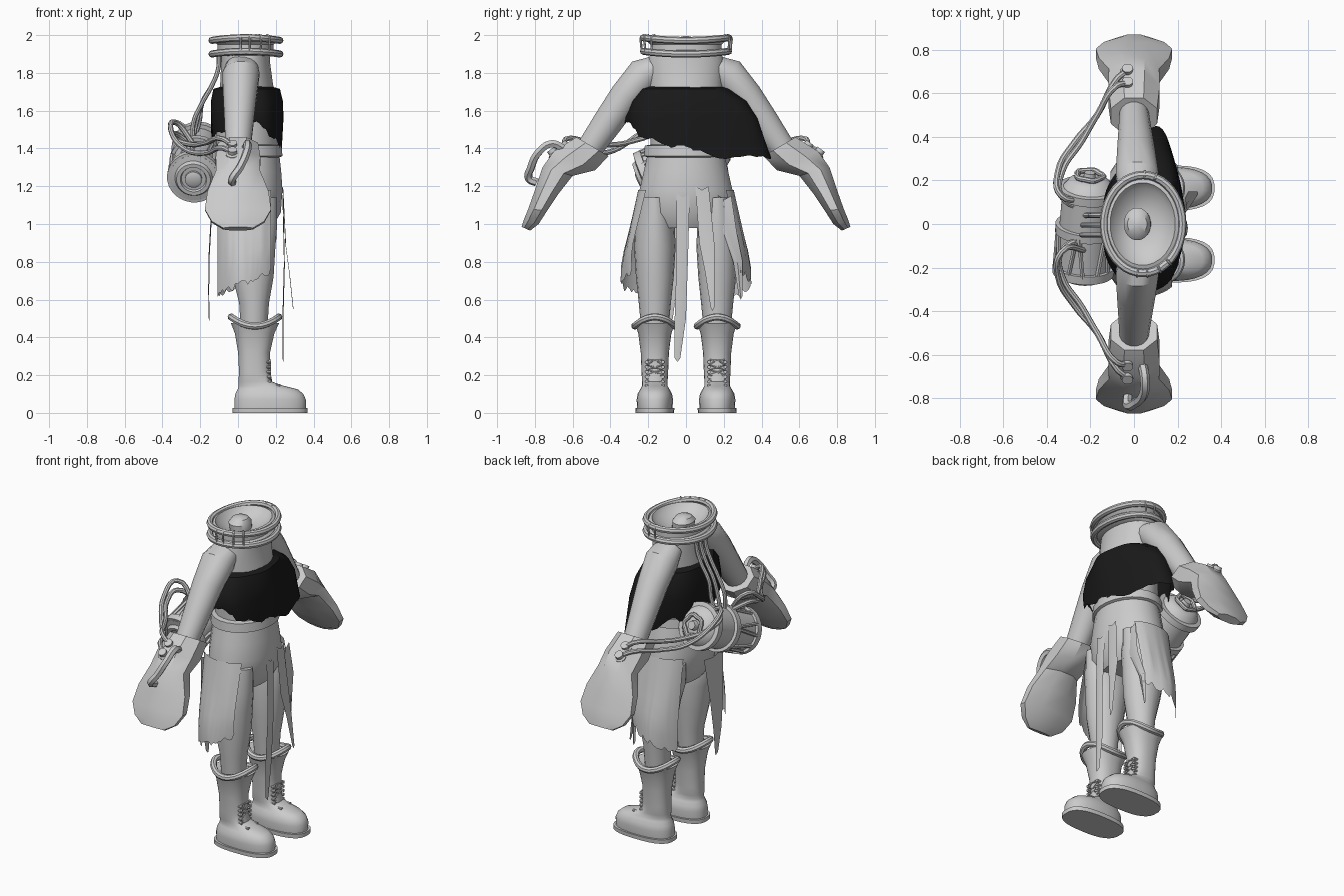
import bpy, bmesh, random
from math import sin, cos, pi, radians, copysign
from mathutils import Vector

random.seed(4)
if "Cube" in bpy.data.objects:
    bpy.data.objects.remove(bpy.data.objects["Cube"], do_unlink=True)
parts = []
X, Y = Vector((1, 0, 0)), Vector((0, 1, 0))


def material(name, v):
    m = bpy.data.materials.new(name)
    m.use_nodes = True
    m.diffuse_color = (v, v, v, 1)
    m.node_tree.nodes["Principled BSDF"].inputs["Base Color"].default_value = (v, v, v, 1)
    return m


GREY = material("plain_grey", 0.6)
BLACK = material("black_cloth", 0.01)


def add(name, mesh, mat):
    ob = bpy.data.objects.new(name, mesh)
    mesh.materials.clear()
    mesh.materials.append(mat)
    bpy.context.collection.objects.link(ob)
    parts.append(ob)
    return ob


def skin(name, rows, mat=GREY, closed=True, caps=True):
    """Bridge rows of points into one surface."""
    bm = bmesh.new()
    vs = [[bm.verts.new(p) for p in r] for r in rows]
    n = len(rows[0])
    for a, b in zip(vs, vs[1:]):
        for i in range(n if closed else n - 1):
            j = (i + 1) % n
            bm.faces.new((a[i], a[j], b[j], b[i]))
    if closed and caps:
        bm.faces.new(vs[0])
        bm.faces.new(vs[-1])
    bmesh.ops.recalc_face_normals(bm, faces=bm.faces)
    me = bpy.data.meshes.new(name)
    bm.to_mesh(me)
    bm.free()
    return add(name, me, mat)


def oval(c, u, v, n, e=1):
    """Ring of n points; e below 1 squares it off."""
    ring = []
    for i in range(n):
        a = 2 * pi * (i + .5) / n
        p, q = (copysign(abs(w) ** e, w) for w in (cos(a), sin(a)))
        ring.append(Vector(c) + u * p + v * q)
    return ring


def stack(name, secs, y=0, n=24, e=1):
    """Level ovals: (centre x, z, x radius, y radius)."""
    return skin(name, [oval((cx, y, z), X * rx, Y * ry, n, e) for cx, z, rx, ry in secs])


def turned(name, a, b, prof, n=24):
    """Round part about the line a-b: (fraction along, radius)."""
    a, b = Vector(a), Vector(b)
    m = (b - a).to_track_quat('Z', 'Y').to_matrix()
    return skin(name, [oval(a.lerp(b, t), m.col[0] * r, m.col[1] * r, n) for t, r in prof])


def tube(name, pts, r, cyclic=False, res=5, sides=2):
    cu = bpy.data.curves.new(name, 'CURVE')
    cu.dimensions = '3D'
    cu.bevel_depth, cu.bevel_resolution, cu.resolution_u = r, sides, res
    cu.use_fill_caps = True
    sp = cu.splines.new('BEZIER')
    sp.bezier_points.add(len(pts) - 1)
    for bp, p in zip(sp.bezier_points, pts):
        bp.co = p
        bp.handle_left_type = bp.handle_right_type = 'AUTO'
    sp.use_cyclic_u = cyclic
    ob = bpy.data.objects.new(name + "_path", cu)
    bpy.context.collection.objects.link(ob)
    bpy.context.view_layer.update()
    me = bpy.data.meshes.new_from_object(ob.evaluated_get(bpy.context.evaluated_depsgraph_get()))
    bpy.data.objects.remove(ob, do_unlink=True)
    me.name = name
    return add(name, me, GREY)


# torso and waistband
stack("torso", [(.05, 1.34, .16, .19), (.05, 1.45, .165, .19), (.05, 1.6, .16, .2),
                (.045, 1.75, .14, .2), (.04, 1.86, .13, .205), (.04, 1.9, .13, .19)])
stack("waistband", [(.05, 1.35, .165, .2), (.05, 1.36, .187, .224), (.05, 1.415, .182, .22),
                    (.05, 1.42, .16, .19)])

# collar: shallow dish with a centre stud, and two wavy rings with clips
stack("collar_dish", [(.04, 1.89, .13, .19), (.04, 1.905, .165, .205), (.04, 1.92, .15, .19),
                      (.04, 1.95, .15, .19), (.04, 1.975, .175, .215), (.04, 1.985, .15, .19),
                      (.04, 1.955, .13, .165), (.03, 1.925, .08, .095), (.02, 1.92, .058, .072),
                      (.015, 1.96, .062, .075), (.015, 1.985, .045, .05), (.015, 1.995, .012, .012)], n=28)
for name, z in (("lower_ring", 1.9), ("upper_ring", 1.972)):
    tube("collar_" + name, [(.042 + .18 * cos(a), .225 * sin(a), z + .014 * sin(a) ** 2)
                            for a in (2 * pi * i / 20 for i in range(20))], .019, True, 2)
for deg in (-50, -66, -84, -98, 72, 88):
    a = radians(deg)
    tube("collar_clip", [(.042 + r * cos(a), (r + .045) * sin(a), z) for r, z in
                         ((.17, 2.0), (.194, 1.992), (.194, 1.95), (.19, 1.9))], .006, res=3, sides=1)

# torn wrap around the chest
rows = [[] for _ in range(5)]
N = 64
for i in range(N):
    a = 2 * pi * i / N
    flap = max(0, sin(a)) * max(0, cos(a) + .5)
    low = 1.43 + random.uniform(-.012, .012) - .03 * max(0, cos(a)) - .07 * flap
    low += .12 * max(0, -sin(a)) ** 2 + .012 * sin(9 * a)
    shape = [(1.73, .125, .19), (1.715, .175, .24), (1.65, .19, .295 + .06 * flap),
             (1.56, .192, .325 + .1 * flap), (low, .185, .32 + .19 * flap)]
    for row, (z, rx, ry) in zip(rows, shape):
        ripple = 1 + .02 * sin(7 * a + z * 9)
        row.append((.045 + rx * cos(a) * ripple, ry * sin(a) * ripple, z))
skin("chest_wrap", rows, BLACK, caps=False)

# trousers
stack("trouser_hips", [(.05, 1.37, .17, .205), (.05, 1.28, .18, .225), (.05, 1.18, .187, .248),
                       (.05, 1.06, .178, .258), (.05, .98, .13, .2)])

ARM = [(.14, 1.84, .085, .06), (.22, 1.79, .1, .097), (.32, 1.675, .09, .087),
       (.42, 1.53, .078, .08), (.51, 1.4, .068, .07)]
GLOVE = [(.58, 1.46, .41, 1.36, .115), (.7, 1.385, .48, 1.285, .128), (.76, 1.3, .6, 1.255, .125),
         (.8, 1.18, .675, 1.16, .175), (.835, 1.08, .735, 1.07, .19), (.86, 1.02, .78, 1.0, .15),
         (.87, .985, .825, .965, .085)]

for s, side in ((-1, "front"), (1, "back")):
    # arm
    secs = []
    for k, (y, z, hx, hv) in enumerate(ARM):
        p, q = ARM[max(k - 1, 0)], ARM[min(k + 1, len(ARM) - 1)]
        nrm = Vector((0, s * (p[1] - q[1]), q[0] - p[0])).normalized()
        secs.append(oval((.02 - .005 * k, s * y, z), X * hx, nrm * hv, 16))
    skin(side + "_arm", secs)

    # faceted mitten
    secs = []
    for yo, zo, yi, zi, hx in GLOVE:
        o, i = Vector((0, s * yo, zo)), Vector((0, s * yi, zi))
        secs.append(oval((o + i) / 2, X * hx, (o - i) * .54, 8))
    skin(side + "_mitten", secs)

    # trouser leg
    yc = s * .165
    stack(side + "_trouser_leg", [(.05, 1.14, .16, .08), (.055, 1.0, .155, .105), (.07, .88, .13, .11),
                                  (.08, .72, .11, .1), (.085, .58, .08, .085), (.085, .42, .07, .07)], yc, 18)

    # boot: sole, full round toe, flared shaft, wavy cuff
    stack(side + "_boot_sole", [(.17, 0, .2, .102), (.17, .025, .2, .104)], yc, 28, .75)
    stack(side + "_boot", [(.17, .025, .19, .094), (.17, .07, .19, .097), (.166, .1, .181, .092),
                           (.157, .125, .16, .078), (.125, .142, .122, .068), (.092, .165, .09, .068),
                           (.088, .22, .083, .071), (.085, .32, .085, .075), (.088, .42, .105, .088),
                           (.09, .475, .128, .107), (.09, .46, .07, .07)], yc, 28, .85)
    tube(side + "_boot_cuff", [(.09 + .126 * cos(a), yc + .106 * sin(a), .46 + .048 * cos(a) ** 2)
                               for a in (2 * pi * i / 16 for i in range(16))], .019, True, 2)
    # criss-cross laces
    for f in (-1, 1):
        tube(side + "_boot_lace", [(.17 + .012 * (k == 0), yc + f * .04 * (-1) ** k, .15 + .026 * k)
                                   for k in range(6)], .005, res=2, sides=1)
        for k in range(6):
            x, z = (.173, .165 + .026 * k) if k < 5 else (.22, .145)
            turned(side + "_boot_eyelet", (x - .025, yc + f * .043, z), (x + .003, yc + f * .043, z),
                   [(0, .009), (1, .009)], 8)

    # ragged hip cloth
    rows = [[] for _ in range(7)]
    for i in range(25):
        t = i / 24
        a = radians(48 + 97 * t)
        low = .75 - .13 * t + random.uniform(-.018, .018)
        for k, row in enumerate(rows):
            f = k / 6
            ry = .253 + .088 * min(1, f * 1.3) + .007 * f * sin(9 * t + 3 * f)
            row.append((.047 + .19 * cos(a), s * ry * sin(a) ** .6, 1.18 + (low - 1.18) * f))
    skin(side + "_hip_cloth", rows, closed=False)

    # mitten hoses and sockets
    for k in range(2):
        d = .06 * k
        socket = Vector((-.03, s * (.645 + d), 1.415 - .6 * d))
        pts = [socket, (-.08, s * (.635 + .5 * d), 1.45 - .8 * d), (-.17, s * .5, 1.43 - .9 * d),
               (-.24 - d / 2, s * .38, 1.42 - d / 2), (-.33 - d / 3, s * .24, 1.45 + d / 2),
               (-.335, s * .13, 1.48 + d), (-.22, s * (.06 + d), 1.46 - .03 * (1 - s))]
        tube(f"{side}_hose", pts, .014)
        turned(side + "_hose_socket", socket - Vector((0, s * .03, .04)), socket + Vector((0, s * .012, .016)),
               [(0, .035), (.6, .035), (.7, .025), (1, .025)], 12)

# hanging torn strips: (x, left y, right y, z)
STRIPS = {
    "front_long_strip": [(.235, -.05, .02, 1.16), (.243, -.05, .01, .8), (.235, -.06, 0, .5), (.235, -.06, -.03, .29)],
    "front_short_strip": [(.235, .05, .12, 1.2), (.25, .07, .15, .9), (.27, .1, .15, .75), (.29, .13, .15, .56)],
    "rear_strip": [(-.14, -.17, .02, 1.12), (-.155, -.15, -.02, .85), (-.158, -.13, -.05, .65), (-.155, -.1, -.07, .5)],
    "side_strip": [(.19, .17, .24, 1.15), (.2, .2, .27, .95), (.17, .25, .3, .8), (.16, .28, .3, .62)],
}
for name, secs in STRIPS.items():
    skin(name, [[(x, l, z), (x + .005, (l + r) / 2, z - .02), (x, r, z)] for x, l, r, z in secs], closed=False)

# grip on the front mitten
tube("mitten_grip", [(.04, -.65, 1.4), (.05, -.71, 1.425), (.045, -.78, 1.38), (.01, -.82, 1.3),
                     (-.03, -.83, 1.24), (-.03, -.79, 1.22)], .022, sides=1)

# tilted back tank: core, bands, end rings, cage bars
A, B = Vector((-.235, -.235, 1.24)), Vector((-.205, .21, 1.43))
turned("tank_core", A, B, [(0, .04), (0, .065), (-.03, .07), (-.03, .09), (.01, .1), (.02, .128),
                           (.9, .12), (.97, .095), (1, .065)], 28)
for t in (.02, .44, .82):
    turned("tank_band", A.lerp(B, t), A.lerp(B, t + .09),
           [(0, .115), (.05, .142), (.95, .142), (1, .115)], 28)
turned("tank_end_boss", A.lerp(B, -.05), A, [(0, .03), (.3, .045), (1, .045)], 20)
M = (B - A).to_track_quat('Z', 'Y').to_matrix()


def around(t, deg, r):
    return A.lerp(B, t) + (M.col[0] * cos(radians(deg)) + M.col[1] * sin(radians(deg))) * r


for k in range(12):
    turned("tank_cage_bar", around(.08, 30 * k, .132), around(.48, 30 * k + 12 * (-1) ** k, .132),
           [(0, .011), (1, .011)], 6)
tube("tank_valve_wheel", [around(1.03, 36 * k, .055 + .01 * (k % 2)) for k in range(10)], .013, True, 2)
turned("tank_valve_stem", B, A.lerp(B, 1.06), [(0, .03), (1, .025)], 12)

# pipes from the tank up the back to the collar
for k in range(3):
    y = -.05 + .045 * k
    tube("neck_pipe", [(-.24, y, 1.44), (-.235 + .015 * k, y, 1.54), (-.19, y, 1.64),
                       (-.135, y, 1.74), (-.105, y, 1.82), (-.1, y, 1.91)], .012)

# shading
bpy.ops.object.select_all(action='DESELECT')
for ob in parts:
    ob.select_set(True)
bpy.context.view_layer.objects.active = parts[0]
bpy.ops.object.shade_smooth_by_angle(angle=radians(35))
bpy.ops.object.select_all(action='DESELECT')
